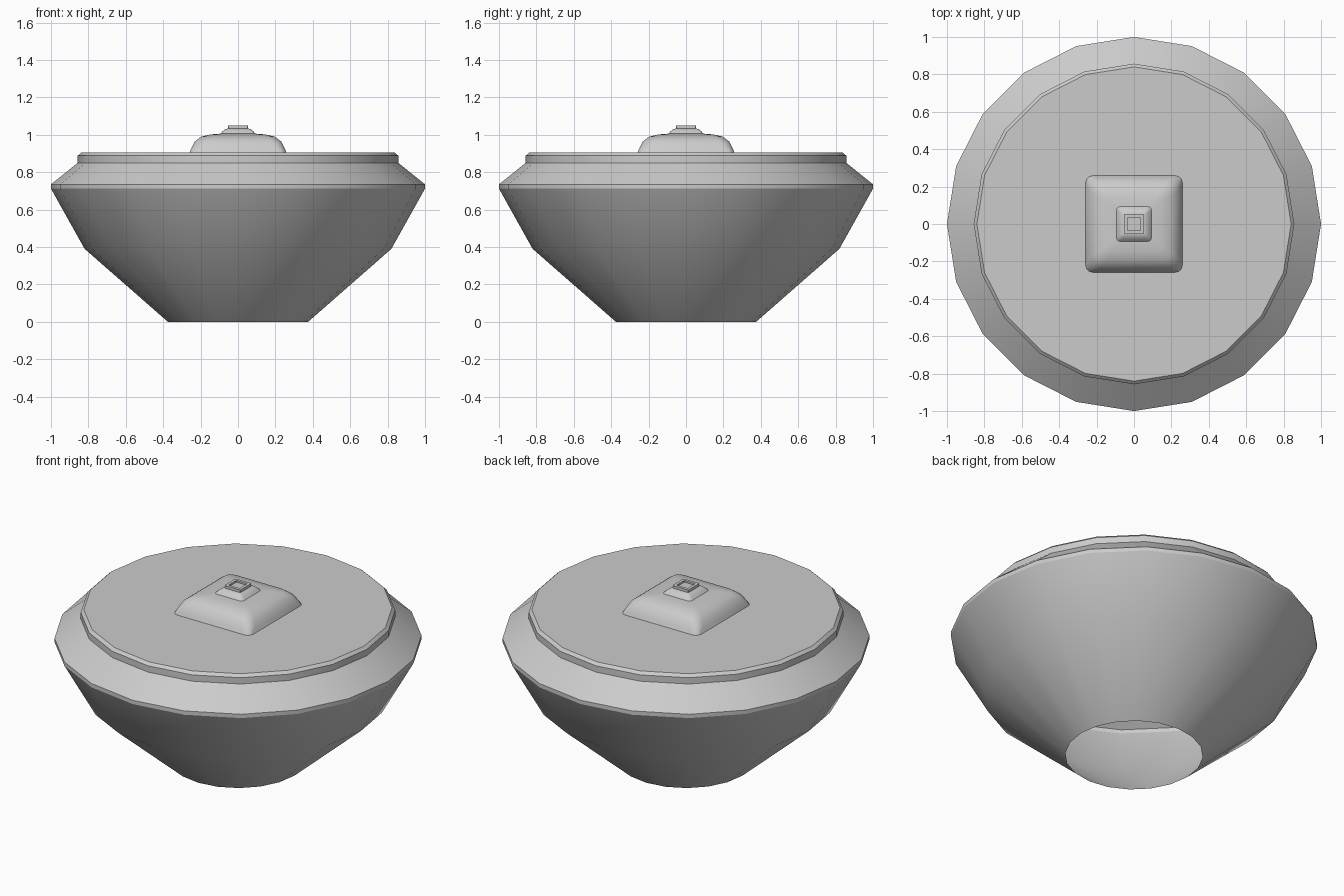
import bpy, bmesh
from math import pi, cos, sin, radians

if "Cube" in bpy.data.objects:
    bpy.data.objects.remove(bpy.data.objects["Cube"])


def loft(name, loops, cap_top=True):
    """Skin a stack of equal-length point loops, optionally closing the top."""
    bm = bmesh.new()
    rings = [[bm.verts.new(p) for p in loop] for loop in loops]
    for a, b in zip(rings, rings[1:]):
        n = len(a)
        for i in range(n):
            j = (i + 1) % n
            bm.faces.new((a[i], a[j], b[j], b[i]))
    if cap_top:
        bm.faces.new(rings[-1])
    mesh = bpy.data.meshes.new(name)
    bm.to_mesh(mesh)
    bm.free()
    obj = bpy.data.objects.new(name, mesh)
    bpy.context.collection.objects.link(obj)
    bpy.ops.object.select_all(action='DESELECT')
    obj.select_set(True)
    bpy.context.view_layer.objects.active = obj
    bpy.ops.object.shade_smooth_by_angle(angle=radians(26))
    return obj


def circle(r, z, sides=20):
    return [(r * cos(2 * pi * i / sides), r * sin(2 * pi * i / sides), z)
            for i in range(sides)]


def rounded_square(h, r, z, seg=3):
    pts = []
    for k, (sx, sy) in enumerate([(1, 1), (-1, 1), (-1, -1), (1, -1)]):
        for i in range(seg + 1):
            a = pi / 2 * (k + i / seg)
            pts.append((sx * (h - r) + r * cos(a), sy * (h - r) + r * sin(a), z))
    return pts


# Thin bowl with open bottom, sharp rim and sloping shoulder
loft("bowl", [circle(r, z) for r, z in [
    (0.375, 0), (0.82, 0.39), (1.0, 0.712), (1.0, 0.735), (0.857, 0.85)]],
    cap_top=False)

# Flat lid with bevelled edge
loft("lid", [circle(r, z) for r, z in [
    (0.857, 0.85), (0.857, 0.888), (0.84, 0.904)]])

# Square cushion-shaped boss
loft("lid_boss", [rounded_square(*p) for p in [
    (0.258, 0.035, 0.904), (0.251, 0.045, 0.925), (0.232, 0.055, 0.963),
    (0.197, 0.045, 0.990), (0.145, 0.03, 1.002), (0.093, 0.018, 1.006)]])

# Smaller step on the boss
loft("boss_step", [rounded_square(*p) for p in [
    (0.093, 0.018, 1.006), (0.083, 0.018, 1.018),
    (0.068, 0.012, 1.03), (0.053, 0.004, 1.034)]])

# Square button with a shallow recess
loft("button", [rounded_square(h, 0.003, z, 1) for h, z in [
    (0.053, 1.032), (0.053, 1.05), (0.036, 1.05), (0.036, 1.04)]])
